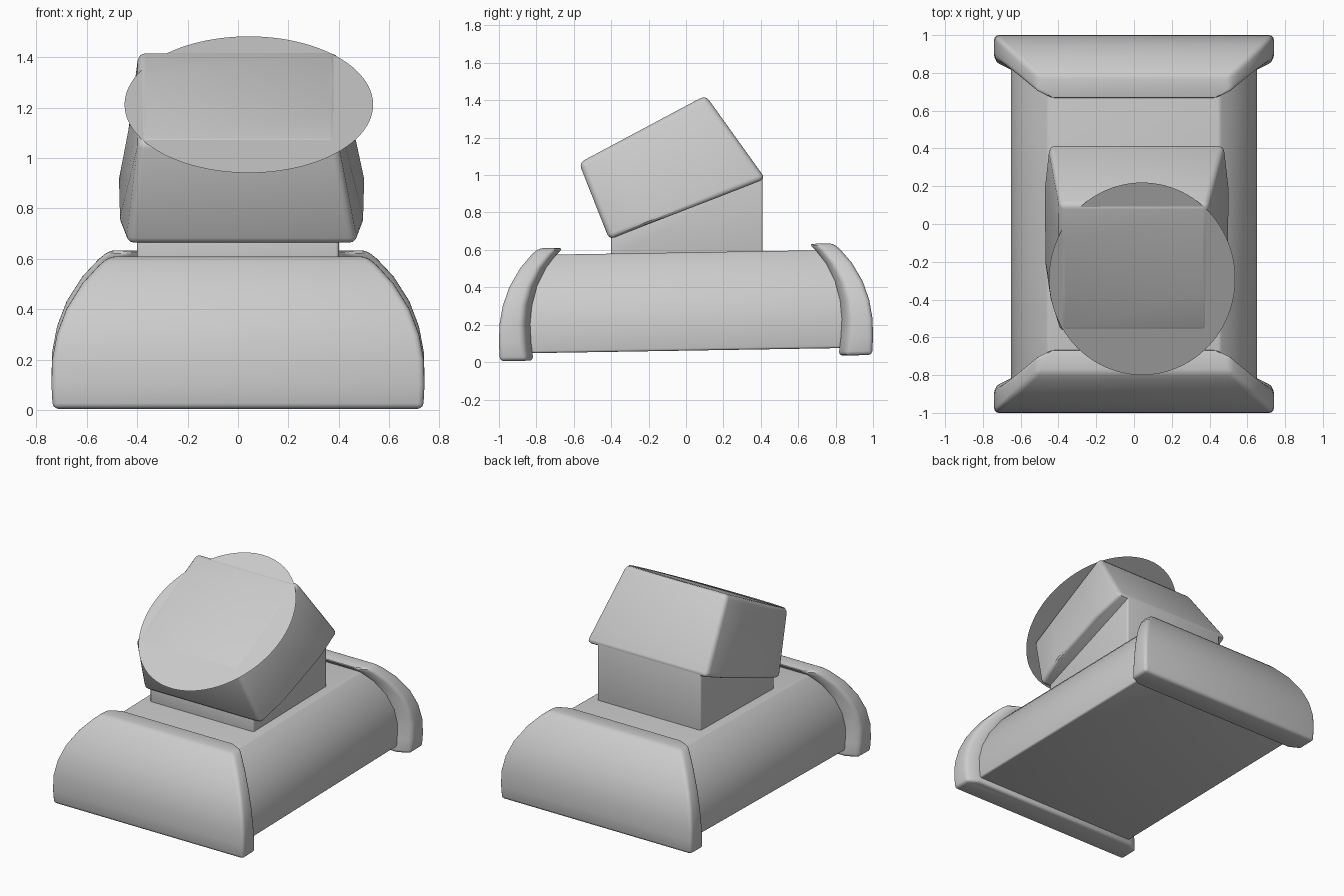
import bpy
import bmesh
import math
from mathutils import Matrix

cube = bpy.data.objects.get("Cube")
if cube:
    bpy.data.objects.remove(cube, do_unlink=True)

grey = bpy.data.materials.new("light_grey")
grey.use_nodes = True
colour = (0.6, 0.6, 0.6, 1)
grey.diffuse_color = colour
grey.node_tree.nodes["Principled BSDF"].inputs["Base Color"].default_value = colour


def finish(name, bm, bevel=0.0):
    """Turn a bmesh into a named, softly bevelled object."""
    bmesh.ops.recalc_face_normals(bm, faces=bm.faces)
    mesh = bpy.data.meshes.new(name)
    bm.to_mesh(mesh)
    bm.free()
    mesh.materials.append(grey)
    obj = bpy.data.objects.new(name, mesh)
    bpy.context.collection.objects.link(obj)
    bpy.ops.object.select_all(action='DESELECT')
    obj.select_set(True)
    bpy.context.view_layer.objects.active = obj
    if bevel:
        mod = obj.modifiers.new("soft_edges", 'BEVEL')
        mod.width = bevel
        mod.segments = 3
        mod.limit_method = 'ANGLE'
        mod.angle_limit = math.radians(30)
        bpy.ops.object.modifier_apply(modifier=mod.name)
    bpy.ops.object.shade_smooth_by_angle(angle=math.radians(35))
    return obj


def loft(name, rings, bevel):
    """Skin a stack of closed rings and cap both ends."""
    bm = bmesh.new()
    rows = [[bm.verts.new(p) for p in ring] for ring in rings]
    for low, high in zip(rows, rows[1:]):
        for i in range(len(low)):
            j = (i + 1) % len(low)
            bm.faces.new((low[i], low[j], high[j], high[i]))
    bm.faces.new(rows[0])
    bm.faces.new(rows[-1])
    return finish(name, bm, bevel)


def lean(x, y, z):
    """The whole base rises slightly towards the back."""
    return (x, y, z + 0.0165 * (y + 1))


def reach(w):
    """Distance of the end surface from the middle, for a half width."""
    return 1 - (0.74 - w) * 0.92


# Base body: rounded trapezium running front to back
body_levels = [(0.045, 0.65), (0.2, 0.65), (0.3, 0.63), (0.4, 0.59),
               (0.5, 0.525), (0.57, 0.455)]
body = []
for z, w in body_levels:
    y = reach(w) - 0.03
    body.append([lean(*p) for p in
                 ((-w, -y, z), (w, -y, z), (w, y, z), (-w, y, z))])
loft("base_body", body, 0.012)

# Curved end caps, front and back
cap_levels = [(0.005, 0.735), (0.1, 0.74), (0.2, 0.737), (0.3, 0.718),
              (0.4, 0.68), (0.5, 0.617), (0.57, 0.552), (0.605, 0.51)]
for name, side in (("front_cap", -1), ("back_cap", 1)):
    rings = []
    for z, w in cap_levels:
        outer = reach(w)
        rim = outer - 0.14 + 0.08 * z
        half = [(w, outer), (w, rim), (w - 0.08, rim - 0.04)]
        ring = half + [(-x, y) for x, y in reversed(half)]
        rings.append([lean(x, side * y, z) for x, y in ring])
    loft(name, rings, 0.022)

# Neck block, sloped on top to stay inside the head
neck = [[(-0.4, -0.4, z0), (0.4, -0.4, z0), (0.4, 0.41, z1), (-0.4, 0.41, z1)]
        for z0, z1 in ((0.55, 0.55), (0.7, 1.0))]
loft("neck", neck, 0.012)

# Head: wide bulging underside, narrower tilted face
under = [(0.455, -0.41, 0.655), (0.488, -0.2, 0.738), (0.492, 0.2, 0.892),
         (0.465, 0.425, 0.98)]
face = [(0.395, -0.572, 1.065), (0.395, -0.37, 1.173), (0.395, -0.1, 1.317),
        (0.395, 0.105, 1.426)]
head = []
for half, shift in ((under, 0.015), (face, 0.0)):
    head.append([(x + shift, y, z) for x, y, z in half] +
                [(shift - x, y, z) for x, y, z in reversed(half)])
loft("head", head, 0.03)

# Paper-thin oval disc lying just under the tilted face
bm = bmesh.new()
place = (Matrix.Translation((0.043, -0.29, 1.212)) @
         Matrix.Rotation(math.radians(28), 4, 'X') @
         Matrix.Diagonal((0.493, 0.577, 1, 1)))
bmesh.ops.create_circle(bm, cap_ends=True, segments=96, radius=1, matrix=place)
finish("face_disc", bm)
